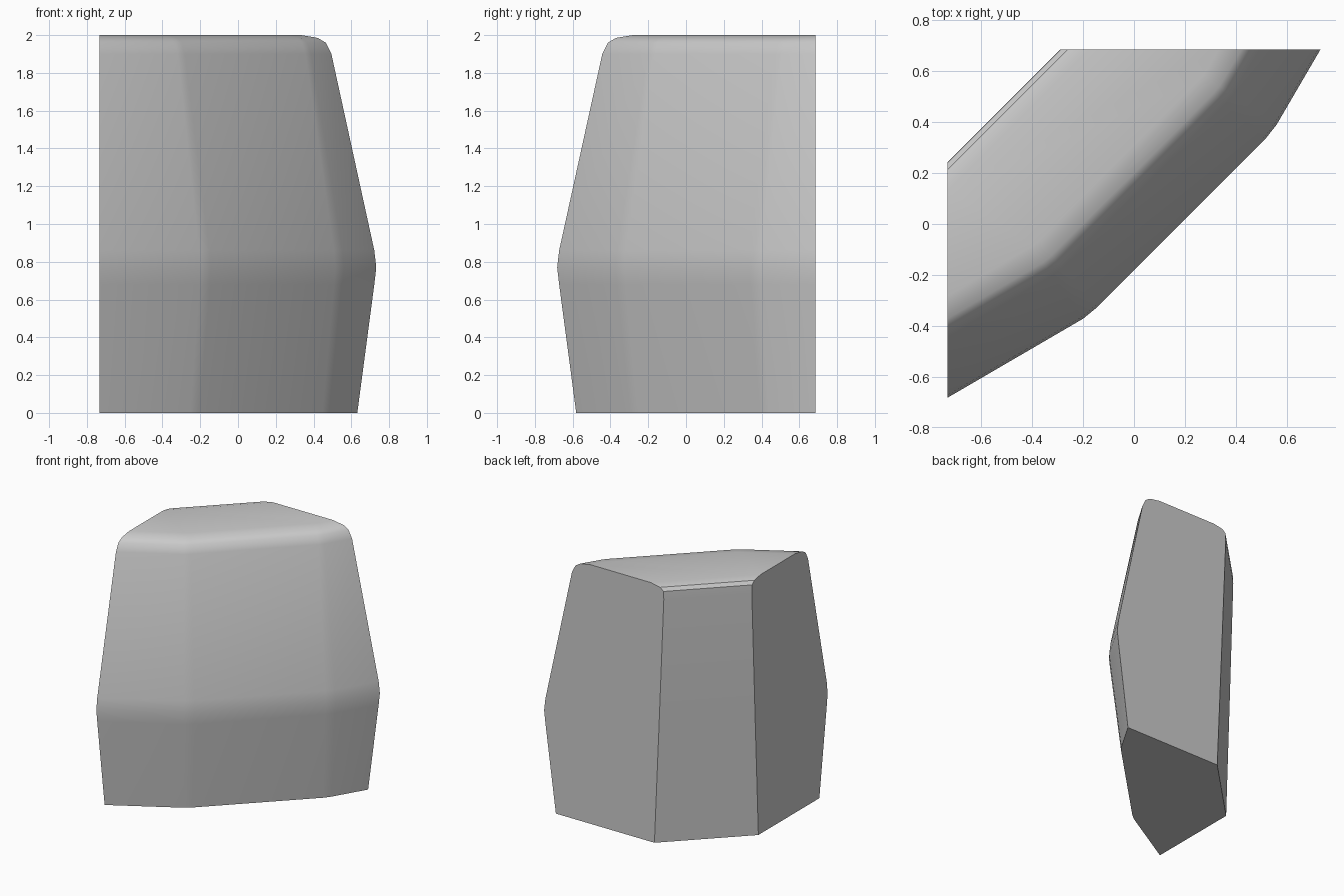
import bpy
import bmesh
import math

if "Cube" in bpy.data.objects:
    bpy.data.objects.remove(bpy.data.objects["Cube"])

X_CUT, Y_CUT = -0.732, 0.685   # flat cut planes on the left and back

# Levels: height, inset of the outer faces, position of the inner diagonal (x - y)
levels = [
    (0.00, 0.087, -0.895),
    (0.68, 0.009, -0.924),
    (0.77, 0.000, -0.928),
    (0.86, 0.009, -0.932),
    (1.90, 0.206, -0.975),
    (1.96, 0.232, -0.972),
    (1.985, 0.268, -0.945),
    (2.00, 0.345, -0.865),
]


def section(inset, c):
    """Plan outline: faceted outer side, two cut planes and the inner diagonal."""
    corners = [(-0.20, -0.372, 35), (-0.145, -0.327, 41),
               (0.515, 0.333, 49), (0.56, 0.39, 56)]
    pts = [(X_CUT, -0.682 + inset / 0.863)]
    for x, y, a in corners:
        r = math.radians(a)
        # each corner slides inwards along its own bisector
        pts.append((x - math.cos(math.radians(90) - r) * inset * 1.01,
                    y + math.cos(r) * inset * 1.01))
    pts.append((0.732 - inset / 0.867, Y_CUT))
    pts.append((Y_CUT + c, Y_CUT))
    pts.append((X_CUT, X_CUT - c))
    return pts


# Stone block: stacked sections skinned together
bm = bmesh.new()
rings = [[bm.verts.new((x, y, z)) for x, y in section(d, c)] for z, d, c in levels]
for low, high in zip(rings, rings[1:]):
    n = len(low)
    for i in range(n):
        j = (i + 1) % n
        bm.faces.new((low[i], low[j], high[j], high[i]))
bm.faces.new(rings[0][::-1])
bm.faces.new(rings[-1])
bmesh.ops.recalc_face_normals(bm, faces=bm.faces[:])

mesh = bpy.data.meshes.new("stone_block")
bm.to_mesh(mesh)
bm.free()
block = bpy.data.objects.new("stone_block", mesh)
bpy.context.collection.objects.link(block)

# Soft outer edges, crisp cuts
bpy.context.view_layer.objects.active = block
block.select_set(True)
bpy.ops.object.shade_smooth_by_angle(angle=math.radians(32))
